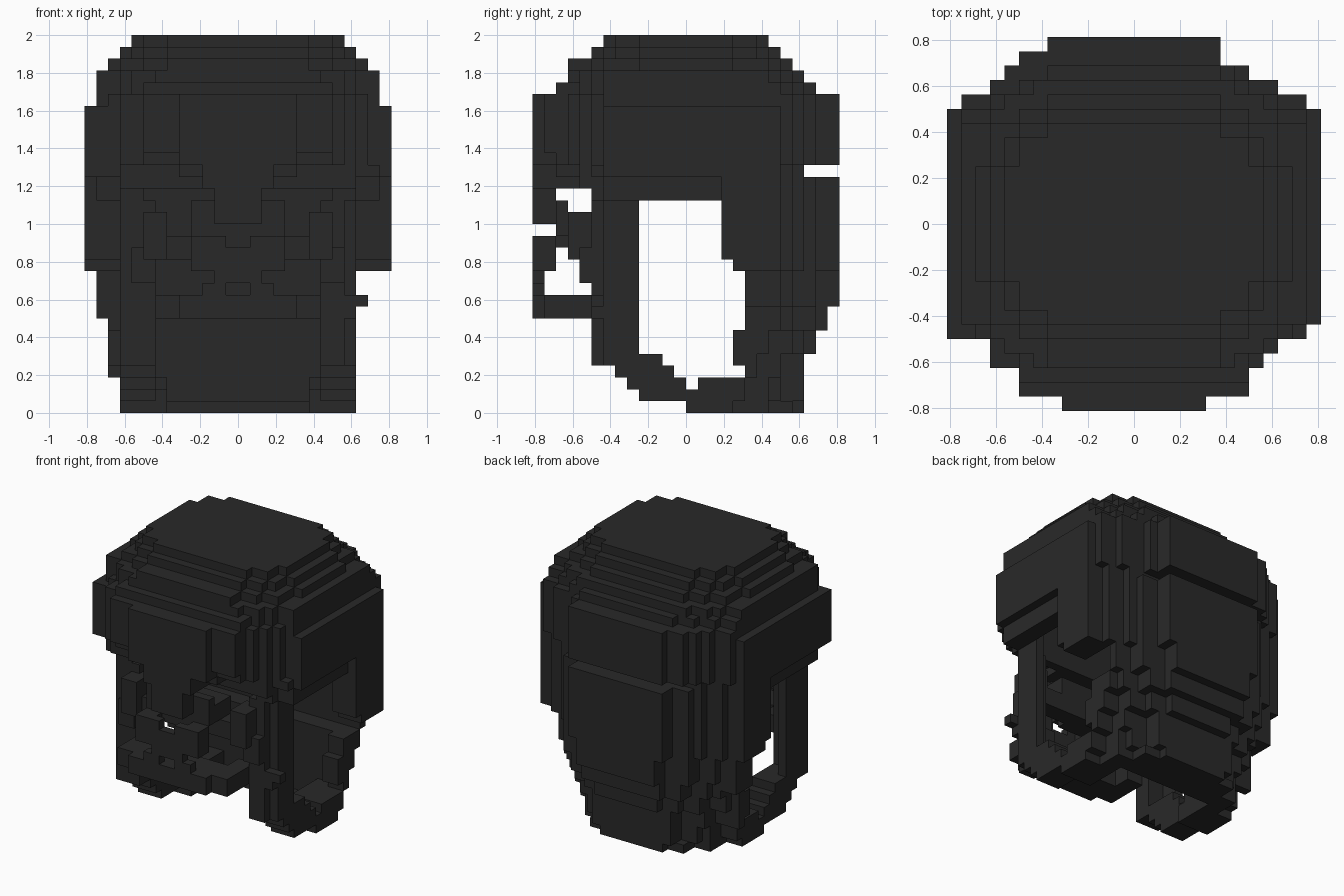
import bpy, bmesh

U = 2 / 32  # size of one cube

if "Cube" in bpy.data.objects:
    bpy.data.objects.remove(bpy.data.objects["Cube"], do_unlink=True)

dark = bpy.data.materials.new("charcoal")
dark.use_nodes = True
dark.diffuse_color = (0.022, 0.022, 0.022, 1)
bsdf = next(n for n in dark.node_tree.nodes if n.type == 'BSDF_PRINCIPLED')
bsdf.inputs["Base Color"].default_value = (0.022, 0.022, 0.022, 1)
bsdf.inputs["Roughness"].default_value = 0.9


def box(x0, x1, y0, y1, z0, z1):
    return {(x, y, z) for x in range(x0, x1) for y in range(y0, y1) for z in range(z0, z1)}


def centred(hx, y0, y1, z0, z1):
    return box(-hx, hx, y0, y1, z0, z1)


def pair(x0, x1, y0, y1, z0, z1):
    return box(x0, x1, y0, y1, z0, z1) | box(-x1, -x0, y0, y1, z0, z1)


def stack(tiers):
    """Rounded tiers: each is a height range and overlapping centred rectangles."""
    cells = set()
    for z0, z1, rects in tiers:
        for hx, y0, y1 in rects:
            cells |= centred(hx, y0, y1, z0, z1)
    return cells


# Corner loops for the six sides of a cube, wound outward
SIDES = {}
for axis in range(3):
    for s in (0, 1):
        a, b = [i for i in range(3) if i != axis]
        loop = []
        for p, q in ((0, 0), (1, 0), (1, 1), (0, 1)):
            c = [0, 0, 0]
            c[axis], c[a], c[b] = s, p, q
            loop.append(tuple(c))
        if (s == 1) == (axis == 1):
            loop.reverse()
        n = [0, 0, 0]
        n[axis] = 2 * s - 1
        SIDES[tuple(n)] = loop


def build(name, cells):
    """Skin the outside of a set of cubes."""
    bm = bmesh.new()
    verts = {}
    for c in sorted(cells):
        for n, loop in SIDES.items():
            if tuple(c[i] + n[i] for i in range(3)) in cells:
                continue
            corners = [tuple(c[i] + k[i] for i in range(3)) for k in loop]
            for k in corners:
                if k not in verts:
                    verts[k] = bm.verts.new([v * U for v in k])
            bm.faces.new([verts[k] for k in corners])
    mesh = bpy.data.meshes.new(name)
    bm.to_mesh(mesh)
    bm.free()
    mesh.materials.append(dark)
    bpy.context.collection.objects.link(bpy.data.objects.new(name, mesh))


# Hollow inside of the head, open below the jaw
cavity = (centred(10, -8, 8, 9, 27) | centred(8, -6, 6, 27, 29)
          | centred(8, -6, 6, 3, 9) | centred(6, -6, 6, 1, 3) | centred(6, -6, 5, 0, 1))

# Domed crown
crown = stack([
    (31, 32, [(9, -4, 4), (8, -6, 6), (6, -7, 7)]),
    (30, 31, [(10, -4, 4), (9, -6, 6), (8, -7, 7), (6, -8, 8)]),
    (29, 30, [(11, -4, 4), (10, -7, 7), (8, -8, 8), (6, -10, 9)]),
    (28, 29, [(12, -7, 7), (10, -8, 8), (9, -9, 9), (7, -10, 10)]),
    (27, 28, [(12, -7, 8), (10, -8, 9), (9, -9, 9), (8, -11, 10), (6, -11, 11)]),
    (21, 27, [(12, -7, 9), (11, -8, 9), (10, -9, 10), (9, -10, 10), (8, -11, 10),
              (7, -11, 11), (6, -11, 13)]),
    (20, 21, [(12, -8, 8), (11, -8, 9), (9, -8, 10)]),
    (18, 20, [(12, -7, 8), (10, -8, 9)]),
])
crown |= box(-8, -6, 8, 12, 21, 27) | box(-9, -8, 8, 11, 21, 27) | box(-10, -9, -10, -8, 21, 27)
build("crown", crown - cavity)

# Thick side panels with rear legs, the right one reaching further forward
build("side_panels", pair(12, 13, -7, 8, 20, 26) | box(-13, -11, -8, -7, 20, 26)
      | pair(12, 13, 3, 8, 13, 20) | pair(12, 13, 4, 8, 12, 13))

# Stepped forehead with a peak down the middle
build("forehead_peak", centred(8, -12, -11, 22, 27) | centred(5, -13, -11, 21, 27)
      | centred(3, -13, -8, 19, 21) | centred(2, -13, -11, 16, 19)
      | pair(3, 5, -11, -8, 20, 21) | pair(3, 10, -9, -8, 19, 21))

# Back of the head, narrowing toward the neck
back = stack([
    (13, 20, [(12, 3, 8), (11, 3, 9), (9, 3, 10), (8, 3, 11), (6, 3, 13)]),
    (12, 13, [(12, 4, 8), (11, 4, 9), (9, 4, 10), (8, 4, 11), (6, 4, 13)]),
    (9, 12, [(10, 5, 9), (8, 5, 11), (5, 5, 13)]),
    (7, 9, [(10, 5, 8), (9, 5, 9), (7, 5, 11), (5, 5, 12)]),
    (5, 7, [(10, 4, 7), (8, 4, 9), (6, 4, 10), (4, 4, 11)]),
    (4, 5, [(10, 4, 6), (8, 4, 8), (5, 4, 10)]),
    (3, 4, [(10, 5, 6), (8, 5, 8), (5, 5, 10)]),
    (2, 3, [(10, 1, 5), (8, 1, 7), (7, 1, 8), (5, 1, 10)]),
    (1, 2, [(10, 0, 5), (8, 0, 7), (7, 0, 8), (5, 0, 10)]),
    (0, 1, [(10, 0, 4), (8, 0, 7), (6, 0, 9), (4, 0, 10)]),
])
back |= box(-12, -10, 5, 8, 8, 12) | box(-11, -10, 4, 5, 4, 7) | box(-11, -10, 5, 6, 3, 8)
build("back_guard", back - cavity)

# Cheek straps that curve back under the jaw
straps = (box(9, 10, -7, -4, 4, 20) | box(-10, -9, -8, -4, 4, 20)
          | pair(7, 9, -8, -6, 4, 18) | pair(8, 10, -8, -7, 18, 20))
for y0, y1, z0, z1 in ((-6, -5, 3, 5), (-5, -4, 2, 5), (-4, -2, 1, 5), (-2, -1, 1, 4), (-1, 0, 1, 3)):
    straps |= pair(7, 10, y0, y1, z0, z1)
build("jaw_straps", straps)

# Jutting chin plate that wraps onto the straps
build("chin_plate", centred(5, -13, -9, 8, 10) | pair(5, 7, -12, -7, 8, 10)
      | pair(7, 10, -8, -7, 8, 10) | box(10, 11, -8, -7, 9, 10))

# Nose bridge and cheek bones
build("nose_and_cheeks", centred(4, -11, -10, 15, 18) | centred(4, -10, -7, 15, 17)
      | centred(2, -11, -7, 14, 15) | centred(2, -10, -7, 13, 14)
      | pair(2, 8, -9, -7, 13, 15) | pair(6, 8, -10, -7, 13, 17)
      | pair(7, 9, -9, -8, 11, 14))

# Muzzle ring in front of the mouth
muzzle = (centred(4, -13, -12, 12, 15) | pair(2, 4, -12, -11, 12, 15)
          | centred(2, -13, -12, 10, 12) | pair(2, 3, -13, -12, 10, 11))
build("muzzle", muzzle - centred(1, -13, -12, 14, 15) - centred(1, -13, -12, 10, 11))
